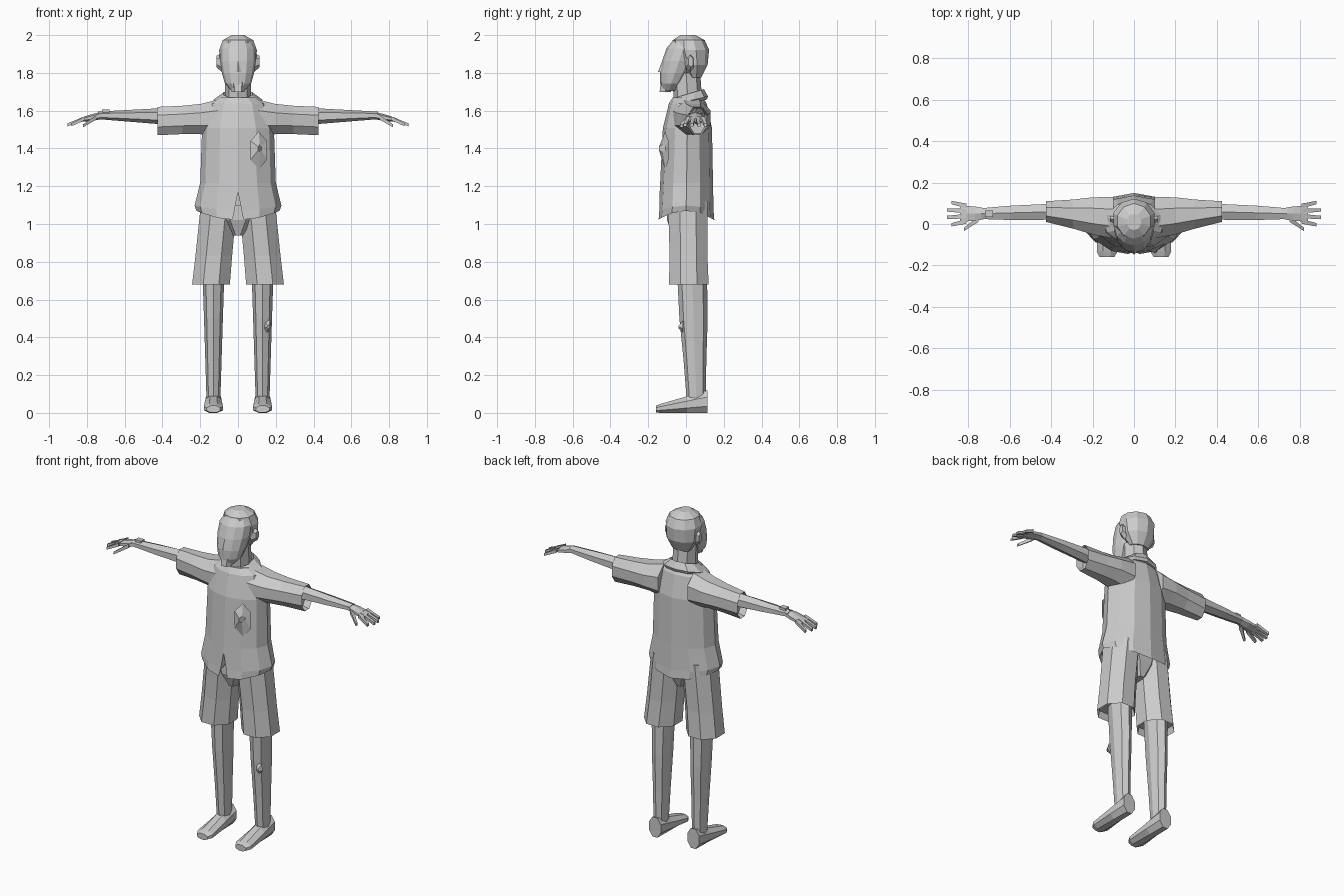
import bpy, bmesh, math
from mathutils import Vector

if "Cube" in bpy.data.objects:
    bpy.data.objects.remove(bpy.data.objects["Cube"], do_unlink=True)

GREY = (0.6, 0.6, 0.6, 1)
material = bpy.data.materials.new("light_grey")
material.use_nodes = True
material.diffuse_color = GREY
material.node_tree.nodes["Principled BSDF"].inputs["Base Color"].default_value = GREY


def loft(name, start, end, sections, sides=8, boxy=False, mirror=False,
         tilt=(0, 0), lift=0, hollow=None):
    """Skin sections (fraction along, half width, half depth) from start to end.

    Sections lie square to the main axis of travel; hollow recesses one end cap.
    """
    start, end = Vector(start), Vector(end)
    travel = end - start
    axis = max(range(3), key=lambda k: abs(travel[k]))
    across, along = [k for k in range(3) if k != axis]
    grow = 1 / math.cos(math.pi / sides) if boxy else 1
    turn = 0.5 if boxy else 0
    bm = bmesh.new()
    loops = []
    for fraction, width, depth in sections:
        loop = []
        for i in range(sides):
            angle = math.tau * (i + turn) / sides - math.pi / 2
            u, v = math.cos(angle) * grow, math.sin(angle) * grow
            point = start + travel * fraction
            point[across] += width * u
            point[along] += depth * v
            point[axis] += tilt[0] * u + tilt[1] * v
            point[axis] += lift * u * u * (1 - fraction) ** 8
            if mirror:
                point.x = -point.x
            loop.append(bm.verts.new(point))
        loops.append(loop)
    for low, high in zip(loops, loops[1:]):
        for i in range(sides):
            j = (i + 1) % sides
            bm.faces.new((low[i], low[j], high[j], high[i]))
    caps = {"start": bm.faces.new(loops[0]), "end": bm.faces.new(loops[-1])}
    bmesh.ops.recalc_face_normals(bm, faces=bm.faces)
    if hollow:
        bmesh.ops.inset_individual(bm, faces=[caps[hollow]], thickness=0.01, depth=-0.04)
    mesh = bpy.data.meshes.new(name)
    bm.to_mesh(mesh)
    bm.free()
    mesh.materials.append(material)
    part = bpy.data.objects.new(name, mesh)
    bpy.context.collection.objects.link(part)
    return part


def taper(name, start, end, thick, thin, **options):
    """Straight part that narrows evenly from one section to another."""
    return loft(name, start, end, [(0, *thick), (1, *thin)], **options)


# Shirt body with a hem that rises at the sides
shirt = loft("shirt_body", (0, 0, 1.02), (0, 0.01, 1.67),
             [(0, 0.22, 0.15), (0.08, 0.23, 0.145), (0.3, 0.2, 0.14),
              (0.75, 0.19, 0.13), (0.95, 0.15, 0.1), (1, 0.1, 0.08)],
             sides=12, lift=0.05, hollow="start")

# Notch at the bottom of the button line
cutter = taper("notch_cutter", (0, -0.08, 1.05), (0, -0.25, 1.05),
               (0.04, -0.12), (0.04, -0.12), sides=3)
cutter.hide_render = True
cutter.hide_set(True)
notch = shirt.modifiers.new("notch", "BOOLEAN")
notch.operation = "DIFFERENCE"
notch.object = cutter
notch.solver = "EXACT"

# Breast pocket facet
taper("breast_pocket", (0.11, -0.11, 1.39), (0.115, -0.125, 1.4),
      (0.05, 0.1), (0.01, 0.02), sides=6, tilt=(0.02, 0))

# Collar and neck
loft("collar", (0, 0.01, 1.635), (0, 0.015, 1.69),
     [(0, 0.12, 0.1), (0.3, 0.135, 0.105), (1, 0.08, 0.08)],
     sides=10, tilt=(0, 0.024), hollow="end")
taper("neck", (0, 0.015, 1.6), (0, 0, 1.8), (0.07, 0.075), (0.068, 0.075))

# Head, hair, beard and nose
loft("head", (0, -0.09, 1.705), (0, 0, 1.97),
     [(0, 0.035, 0.04), (0.15, 0.07, 0.06), (0.35, 0.085, 0.08),
      (0.6, 0.095, 0.09), (0.85, 0.095, 0.09), (1, 0.07, 0.07)], sides=12)
loft("hair", (0, 0.045, 1.775), (0, 0.01, 2),
     [(0, 0.06, 0.035), (0.3, 0.1, 0.08), (0.65, 0.105, 0.1),
      (0.88, 0.085, 0.085), (1, 0.035, 0.04)], sides=10)
taper("beard", (0, -0.11, 1.7), (0, -0.1, 1.77),
      (0.03, 0.03), (0.04, 0.03), sides=6, boxy=True)
taper("nose", (0, -0.11, 1.88), (0, -0.13, 1.805), (0.01, 0.01), (0.02, 0.018), sides=4)

# Crotch panel between the legs of the shorts
loft("shorts_crotch", (0, 0, 0.94), (0, 0, 1.1),
     [(0, 0.03, 0.07), (0.5, 0.1, 0.1), (1, 0.14, 0.1)], boxy=True)

for side in ("left", "right"):
    mirror = side == "right"

    taper(side + "_ear", (0.085, 0.02, 1.855), (0.115, 0.025, 1.86),
          (0.025, 0.05), (0.015, 0.03), sides=6, mirror=mirror)

    # Flared sleeve
    loft(side + "_sleeve", (0.1, 0.03, 1.56), (0.425, 0.06, 1.545),
         [(0, 0.1, 0.1), (0.3, 0.09, 0.08), (0.6, 0.07, 0.075), (1, 0.05, 0.075)],
         boxy=True, mirror=mirror, hollow="end")

    # Bare arm and hand
    loft(side + "_arm", (0.37, 0.06, 1.57), (0.74, 0.05, 1.575),
         [(0, 0.045, 0.045), (0.6, 0.04, 0.03), (1, 0.03, 0.02)], sides=6, mirror=mirror)
    loft(side + "_hand", (0.72, 0.05, 1.575), (0.84, 0.05, 1.55),
         [(0, 0.03, 0.02), (0.4, 0.04, 0.018), (1, 0.045, 0.01)], sides=6, mirror=mirror)
    taper(side + "_thumb", (0.75, 0.025, 1.565), (0.82, -0.025, 1.52),
          (0.014, 0.012), (0.008, 0.008), sides=4, boxy=True, mirror=mirror)

    # Fingers fan out from the palm, the outer two shorter
    for finger in range(4):
        spread = finger - 1.5
        taper(f"{side}_finger_{finger}",
              (0.81, 0.05 + 0.025 * spread, 1.56),
              (0.905 - 0.01 * spread ** 2, 0.05 + 0.036 * spread, 1.525),
              (0.011, 0.01), (0.008, 0.008), sides=4, boxy=True, mirror=mirror)

    # Shorts, bare leg and foot
    loft(side + "_shorts_leg", (0.143, 0.015, 0.68), (0.1, 0.01, 1.12),
         [(0, 0.1, 0.105), (0.35, 0.097, 0.1), (1, 0.095, 0.105)],
         boxy=True, mirror=mirror, hollow="start")
    loft(side + "_leg", (0.13, 0.055, 0.05), (0.13, 0.03, 0.8),
         [(0, 0.036, 0.05), (0.3, 0.043, 0.06), (0.6, 0.05, 0.075), (1, 0.06, 0.08)],
         mirror=mirror)
    loft(side + "_foot", (0.13, 0.115, 0.06), (0.13, -0.16, 0.02),
         [(0, 0.04, 0.06), (0.4, 0.045, 0.044), (0.9, 0.05, 0.024), (1, 0.036, 0.018)],
         boxy=True, mirror=mirror)

# Scraped knee on the left, small square on the right wrist
taper("knee_patch", (0.155, -0.015, 0.46), (0.16, -0.04, 0.455),
      (0.025, 0.035), (0.006, 0.008), sides=5)
taper("wrist_square", (-0.7, 0.05, 1.575), (-0.7, 0.05, 1.605),
      (0.02, 0.016), (0.02, 0.016), sides=4, boxy=True)
